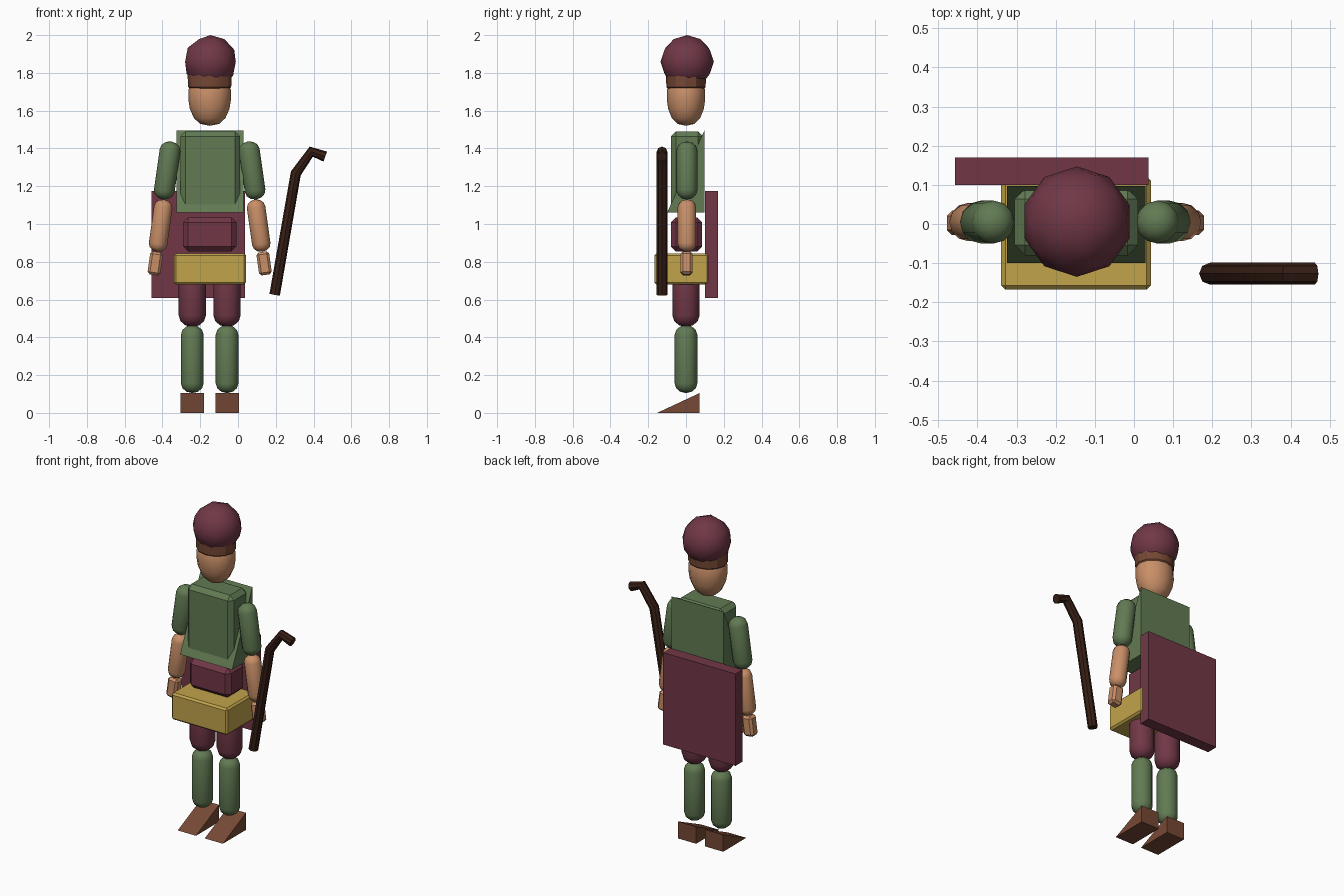
import bpy, bmesh, math
from mathutils import Vector, Matrix

if "Cube" in bpy.data.objects:
    bpy.data.objects.remove(bpy.data.objects["Cube"])

CX = -0.15  # mirror line of the figure


def material(name, r, g, b):
    m = bpy.data.materials.new(name)
    lin = [(c / 255) ** 2.2 for c in (r, g, b)]
    m.diffuse_color = (*lin, 1)
    m.use_nodes = True
    m.node_tree.nodes["Principled BSDF"].inputs["Base Color"].default_value = m.diffuse_color
    return m


MAROON = material("maroon", 112, 58, 72)
GREEN = material("green", 98, 122, 84)
SKIN = material("skin", 200, 142, 104)
GOLD = material("gold", 192, 162, 76)
BROWN = material("brown", 118, 74, 56)
DARK = material("dark_wood", 58, 36, 28)


def finish(name, bm, mat, smooth=None):
    bmesh.ops.recalc_face_normals(bm, faces=bm.faces)
    me = bpy.data.meshes.new(name)
    bm.to_mesh(me)
    bm.free()
    ob = bpy.data.objects.new(name, me)
    bpy.context.collection.objects.link(ob)
    me.materials.append(mat)
    if smooth:
        bpy.ops.object.select_all(action='DESELECT')
        ob.select_set(True)
        bpy.context.view_layer.objects.active = ob
        bpy.ops.object.shade_smooth_by_angle(angle=math.radians(smooth))
    return ob


def box(name, lo, hi, mat, bevel=0, tilt=0):
    lo, hi = Vector(lo), Vector(hi)
    bm = bmesh.new()
    bmesh.ops.create_cube(bm, size=1)
    bmesh.ops.scale(bm, vec=hi - lo, verts=bm.verts)
    if bevel:
        bmesh.ops.bevel(bm, geom=bm.edges[:], offset=bevel, segments=1,
                        affect='EDGES')
    bm.transform(Matrix.Translation((lo + hi) / 2) @ Matrix.Rotation(tilt, 4, 'Y'))
    return finish(name, bm, mat)


def wedge(name, x0, x1, y0, y1, z0, z1, mat):
    # right-angled prism: upright back, slope falling to the front
    bm = bmesh.new()
    f = bm.faces.new([bm.verts.new((x0, y, z)) for y, z in ((y0, z0), (y1, z0), (y1, z1))])
    ext = bmesh.ops.extrude_face_region(bm, geom=[f])
    bmesh.ops.translate(bm, vec=(x1 - x0, 0, 0),
                        verts=[v for v in ext["geom"] if isinstance(v, bmesh.types.BMVert)])
    if not f.is_valid or len(bm.faces) < 5:
        bm.faces.new([v for v in bm.verts if abs(v.co.x - x0) < 1e-6])
    return finish(name, bm, mat)


def lathe(name, profile, mat, matrix, sides=12, smooth=60):
    # profile of (radius, height) spun round z; zero radius closes the ends
    bm = bmesh.new()
    vs = [bm.verts.new((r, 0, z)) for r, z in profile]
    es = [bm.edges.new(p) for p in zip(vs, vs[1:])]
    bmesh.ops.spin(bm, geom=vs + es, cent=(0, 0, 0), axis=(0, 0, 1),
                   angle=2 * math.pi, steps=sides, use_duplicate=False)
    bmesh.ops.remove_doubles(bm, verts=bm.verts, dist=1e-5)
    bm.transform(matrix)
    return finish(name, bm, mat, smooth)


def capsule(name, a, b, r, mat):
    # rounded limb whose tips lie at a and b
    a, b = Vector(a), Vector(b)
    length, cap = (b - a).length, r * 0.85
    angles = [math.radians(t) for t in (0, 30, 60, 90)]
    end = [(r * math.sin(t), cap * (1 - math.cos(t))) for t in angles]
    prof = end + [(q, length - h) for q, h in reversed(end)]
    rot = (b - a).to_track_quat('Z', 'Y').to_matrix().to_4x4()
    return lathe(name, prof, mat, Matrix.Translation(a) @ rot)


# cap, headband and egg-shaped head
bm = bmesh.new()
bmesh.ops.create_icosphere(bm, subdivisions=2, radius=0.141)
bm.transform(Matrix.Translation((CX + 0.004, 0.006, 1.859)))
finish("cap", bm, MAROON, 60)
lathe("headband", [(0, 1.70), (0.09, 1.70), (0.114, 1.725), (0.117, 1.79), (0, 1.79)],
      BROWN, Matrix.Translation((CX, 0, 0)) @ Matrix.Diagonal((1, 0.91, 1, 1)), 12, 30)
lathe("head", [(0, 1.52), (0.05, 1.53), (0.083, 1.56), (0.105, 1.61), (0.113, 1.66),
               (0.112, 1.71), (0.09, 1.77), (0, 1.80)],
      SKIN, Matrix.Translation((CX, 0, 0)) @ Matrix.Diagonal((1, 0.9, 1, 1)))

# torso, vest, waist, pouch belt and back panel
box("torso", (-0.305, -0.08, 1.065), (0.01, 0.09, 1.49), GREEN, 0.026)
wedge("vest", -0.325, 0.03, -0.10, 0.097, 1.06, 1.495, GREEN)
box("waist", (-0.29, -0.08, 0.855), (-0.008, 0.085, 1.035), MAROON, 0.026)
box("belt_box", (-0.34, -0.168, 0.68), (0.043, 0.122, 0.845), GOLD, 0.011)
box("back_panel", (-0.457, 0.10, 0.608), (0.037, 0.17, 1.175), MAROON)

# arms and legs, mirrored about the figure's centre
for side, s in (("right", -1), ("left", 1)):
    def X(d):
        return CX + s * d
    capsule(side + "_upper_arm", (X(0.203), 0.005, 1.437), (X(0.247), 0.005, 1.13), 0.055, GREEN)
    capsule(side + "_forearm", (X(0.240), 0.005, 1.13), (X(0.279), 0.005, 0.853), 0.049, SKIN)
    hx = X(0.288)
    box(side + "_hand", (hx - 0.034, -0.028, 0.73), (hx + 0.034, 0.034, 0.853), SKIN,
        0.013, tilt=-s * math.radians(8))
    lx = X(0.092)
    capsule(side + "_thigh", (lx, 0, 0.80), (lx, 0, 0.455), 0.072, MAROON)
    capsule(side + "_shin", (lx, 0, 0.465), (lx, 0, 0.105), 0.06, GREEN)
    wedge(side + "_shoe", lx - 0.062, lx + 0.062, -0.153, 0.072, 0, 0.105, BROWN)

# crooked staff: polyline tube
cu = bpy.data.curves.new("staff_path", 'CURVE')
cu.dimensions = '3D'
cu.bevel_depth = 0.028
cu.bevel_resolution = 2
cu.use_fill_caps = True
pts = [(0.194, 0.625), (0.306, 1.268), (0.388, 1.383), (0.462, 1.357)]
sp = cu.splines.new('POLY')
sp.points.add(len(pts) - 1)
for p, (x, z) in zip(sp.points, pts):
    p.co = (x, -0.127, z, 1)
tmp = bpy.data.objects.new("staff_path", cu)
bpy.context.collection.objects.link(tmp)
bpy.context.view_layer.update()
bm = bmesh.new()
mesh = bpy.data.meshes.new_from_object(tmp.evaluated_get(bpy.context.evaluated_depsgraph_get()))
bm.from_mesh(mesh)
bmesh.ops.remove_doubles(bm, verts=bm.verts, dist=1e-5)
bpy.data.objects.remove(tmp)
finish("staff", bm, DARK, 35)
